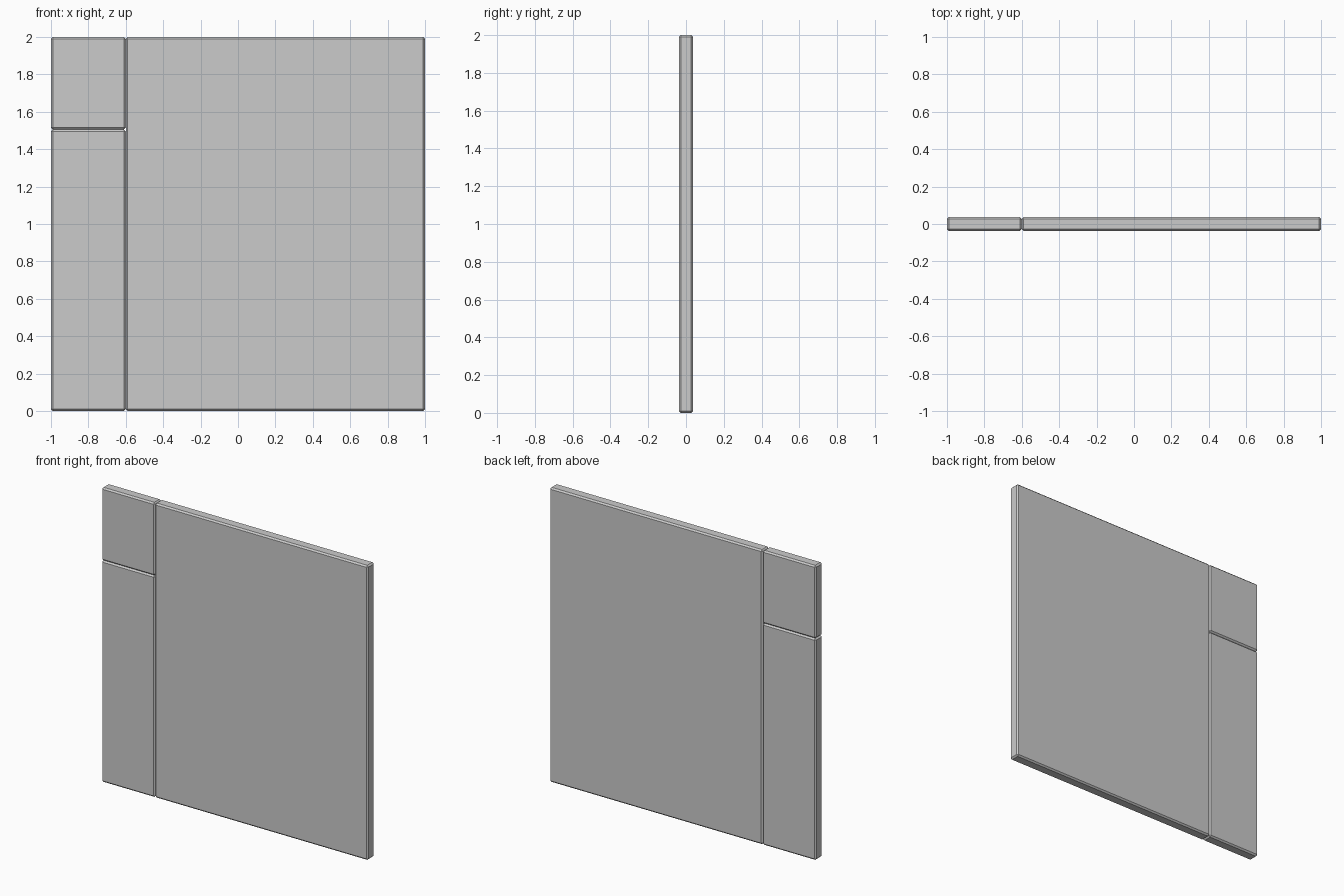
import bpy

if "Cube" in bpy.data.objects:
    bpy.data.objects.remove(bpy.data.objects["Cube"])

THICK = 0.075
BEVEL = 0.01


def panel(name, x0, x1, z0, z1):
    # Rectangular slab with chamfered edges
    bpy.ops.mesh.primitive_cube_add(size=1, location=((x0 + x1) / 2, 0, (z0 + z1) / 2))
    ob = bpy.context.object
    ob.name = name
    ob.scale = (x1 - x0, THICK, z1 - z0)
    bpy.ops.object.transform_apply(location=False, rotation=False, scale=True)
    mod = ob.modifiers.new("chamfer", 'BEVEL')
    mod.width = BEVEL
    mod.segments = 1
    return ob


# Wide main panel, and the narrow side column split in two
panel("main_panel", -0.6, 1.0, 0.0, 2.0)
panel("lower_side_panel", -1.0, -0.6, 0.0, 1.505)
panel("upper_side_panel", -1.0, -0.6, 1.505, 2.0)
